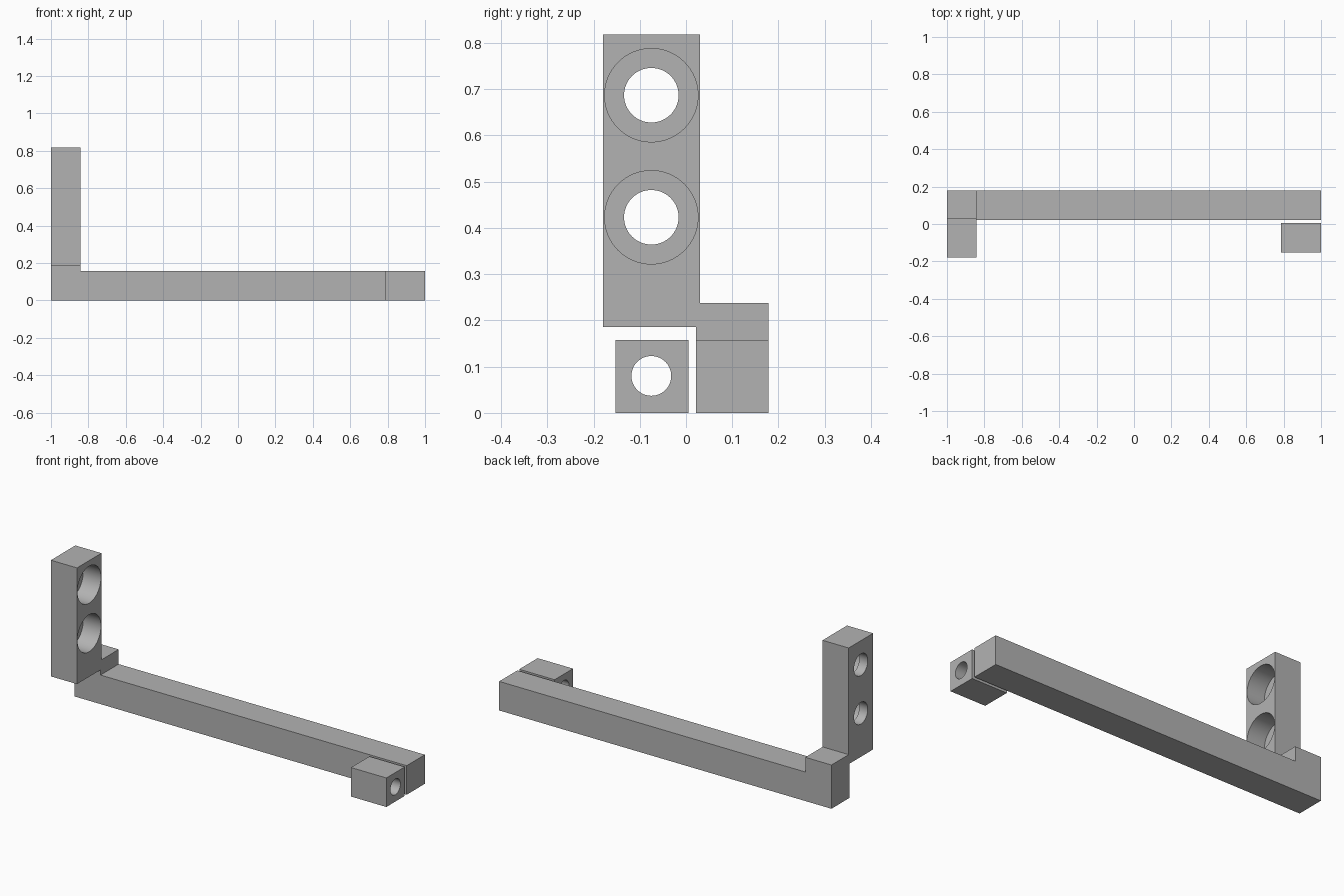
import bpy
import math

cube = bpy.data.objects.get("Cube")
if cube:
    bpy.data.objects.remove(cube, do_unlink=True)

grey = bpy.data.materials.new("plain_grey")
grey.use_nodes = True
colour = (0.45, 0.45, 0.45, 1)
grey.diffuse_color = colour
grey.node_tree.nodes["Principled BSDF"].inputs["Base Color"].default_value = colour


def box(name, x, y, z):
    """Box spanning the given (low, high) ranges."""
    spans = (x, y, z)
    bpy.ops.mesh.primitive_cube_add(size=1, location=[sum(s) / 2 for s in spans])
    ob = bpy.context.object
    ob.name = name
    ob.scale = [s[1] - s[0] for s in spans]
    bpy.ops.object.transform_apply(location=False, rotation=False, scale=True)
    ob.data.materials.append(grey)
    return ob


def boolean(ob, other, operation):
    """Apply a boolean, then discard the helper object."""
    other.hide_render = True
    mod = ob.modifiers.new(operation.lower(), 'BOOLEAN')
    mod.operation = operation
    mod.solver = 'EXACT'
    mod.object = other
    bpy.context.view_layer.objects.active = ob
    bpy.ops.object.modifier_apply(modifier=mod.name)
    bpy.data.objects.remove(other, do_unlink=True)


def bore(ob, radius, x, z):
    """Cut a round hole along x."""
    bpy.ops.mesh.primitive_cylinder_add(
        vertices=64, radius=radius, depth=x[1] - x[0],
        location=(sum(x) / 2, HOLE_Y, z), rotation=(0, math.pi / 2, 0))
    cutter = bpy.context.object
    cutter.name = "bore_cutter"
    cutter.data.materials.append(grey)
    boolean(ob, cutter, 'DIFFERENCE')


def smooth(ob):
    bpy.ops.object.select_all(action='DESELECT')
    ob.select_set(True)
    bpy.context.view_layer.objects.active = ob
    bpy.ops.object.shade_smooth_by_angle(angle=math.radians(30))


HOLE_Y = -0.075
END_X = (-1, -0.843)      # thickness of the upright
BEAM_Y = (0.022, 0.178)

# Long beam with a raised end
beam = box("beam", (-1, 1), BEAM_Y, (0, 0.158))
boolean(beam, box("raised_end", END_X, BEAM_Y, (0, 0.238)), 'UNION')

# Upright plate with two counterbored holes
upright = box("upright_plate", END_X, (-0.18, 0.03), (0.186, 0.818))
for z in (0.423, 0.687):
    bore(upright, 0.059, (-1.1, -0.7), z)
    bore(upright, 0.101, (-0.95, -0.7), z)

# Join the upright to the beam as one bracket
boolean(beam, upright, 'UNION')
beam.name = "bracket"
smooth(beam)

# Separate drilled block beside the far end
block = box("drilled_block", (0.787, 1), (-0.153, 0.005), (0, 0.158))
bore(block, 0.043, (0.7, 1.1), 0.08)
smooth(block)
